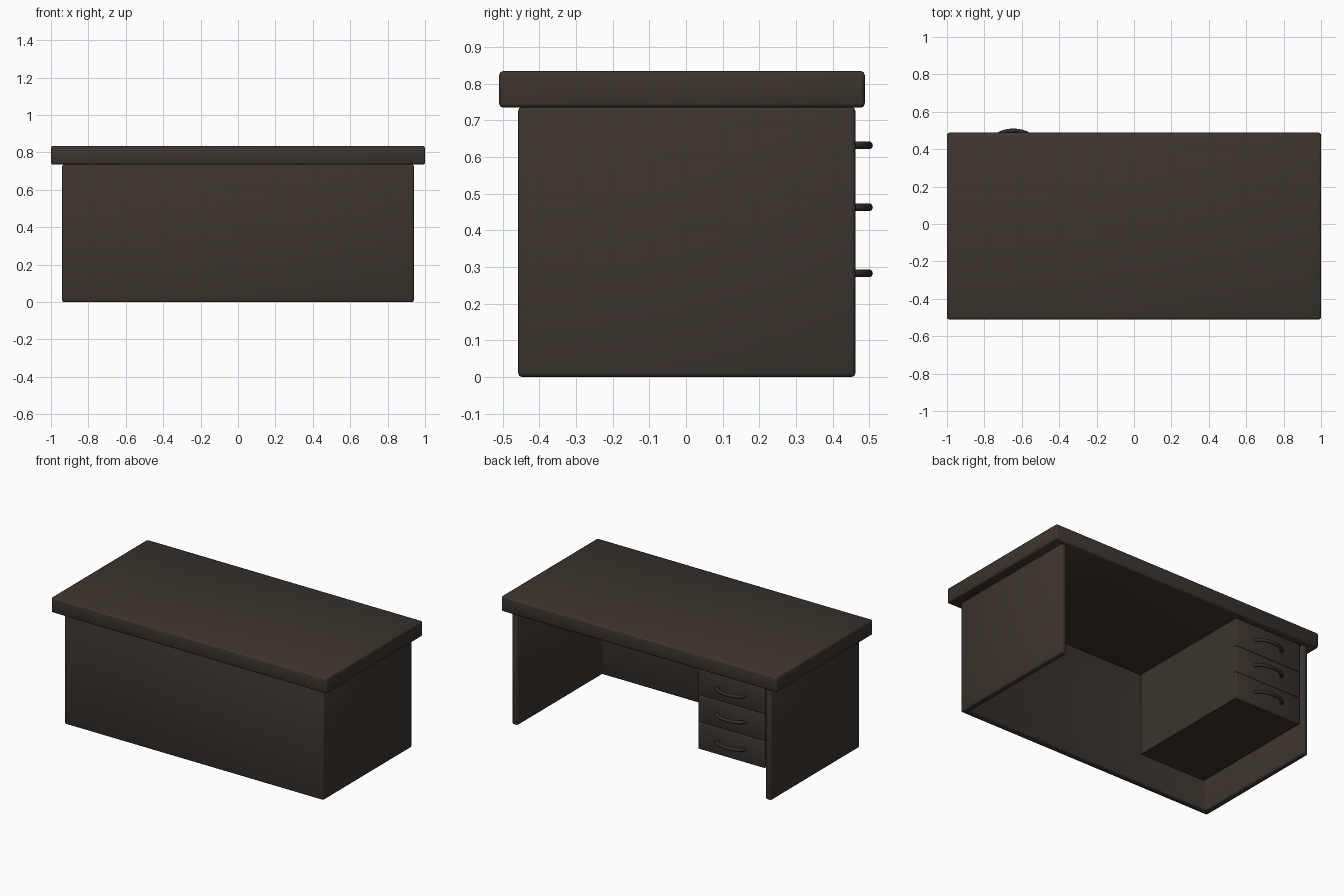
import bpy, bmesh, math

if "Cube" in bpy.data.objects:
    bpy.data.objects.remove(bpy.data.objects["Cube"])


def material(name, rgb):
    m = bpy.data.materials.new(name)
    m.diffuse_color = (*rgb, 1)
    m.use_nodes = True
    m.node_tree.nodes["Principled BSDF"].inputs["Base Color"].default_value = m.diffuse_color
    return m


WOOD = material("dark brown wood", (0.045, 0.034, 0.027))
METAL = material("dark handle", (0.032, 0.028, 0.024))


def finish(ob, mat, bevel=0.0, segments=2):
    ob.data.materials.append(mat)
    bpy.context.view_layer.objects.active = ob
    ob.select_set(True)
    if bevel:
        mod = ob.modifiers.new("bevel", 'BEVEL')
        mod.width, mod.segments = bevel, segments
        bpy.ops.object.modifier_apply(modifier=mod.name)
    bpy.ops.object.shade_smooth_by_angle(angle=math.radians(50))
    ob.select_set(False)
    return ob


def prism(name, outline, z0, z1, mat, bevel=0.0):
    """Extrude a plan outline from z0 to z1."""
    bm = bmesh.new()
    face = bm.faces.new([bm.verts.new((x, y, z0)) for x, y in outline])
    ext = bmesh.ops.extrude_face_region(bm, geom=[face])["geom"]
    bmesh.ops.translate(bm, vec=(0, 0, z1 - z0),
                        verts=[v for v in ext if isinstance(v, bmesh.types.BMVert)])
    bmesh.ops.recalc_face_normals(bm, faces=bm.faces)
    me = bpy.data.meshes.new(name)
    bm.to_mesh(me)
    bm.free()
    ob = bpy.data.objects.new(name, me)
    bpy.context.collection.objects.link(ob)
    return finish(ob, mat, bevel)


def box(name, x0, x1, y0, y1, z0, z1, mat, bevel=0.0):
    return prism(name, [(x0, y0), (x1, y0), (x1, y1), (x0, y1)], z0, z1, mat, bevel)


# Desk top
box("desk_top", -1, 1, -0.51, 0.488, 0.735, 0.835, WOOD, 0.011)

# U-shaped body: front panel and two side panels
xo, xi, yf, yi, yb = 0.94, 0.90, -0.458, -0.418, 0.462
prism("body_panels", [(-xo, yf), (xo, yf), (xo, yb), (xi, yb), (xi, yi),
                      (-xi, yi), (-xi, yb), (-xo, yb)], 0.0, 0.737, WOOD, 0.01)

# Drawer cabinet, hung under the top on the left
box("drawer_cabinet", -0.885, -0.405, -0.42, 0.435, 0.197, 0.736, WOOD)

# Drawer fronts and curved handles
drawers = [(0.195, 0.371, 0.283), (0.373, 0.547, 0.463), (0.549, 0.733, 0.632)]
for i, (z0, z1, zh) in enumerate(drawers, 1):
    box(f"drawer_front_{i}", -0.887, -0.403, 0.425, 0.452, z0, z1, WOOD, 0.005)

    cu = bpy.data.curves.new(f"drawer_handle_{i}", 'CURVE')
    cu.dimensions = '3D'
    cu.bevel_depth, cu.bevel_resolution = 0.011, 3
    cu.use_fill_caps = True
    n = 20
    sp = cu.splines.new('POLY')
    sp.points.add(n)
    for k, p in enumerate(sp.points):
        a = math.pi * k / n
        p.co = (-0.645 + 0.1 * math.cos(a), 0.449 + 0.05 * math.sin(a), zh, 1)
    tmp = bpy.data.objects.new("handle_path", cu)
    bpy.context.collection.objects.link(tmp)
    me = bpy.data.meshes.new_from_object(
        tmp.evaluated_get(bpy.context.evaluated_depsgraph_get()))
    bpy.data.objects.remove(tmp)
    ob = bpy.data.objects.new(f"drawer_handle_{i}", me)
    bpy.context.collection.objects.link(ob)
    me.materials.clear()
    finish(ob, METAL)
